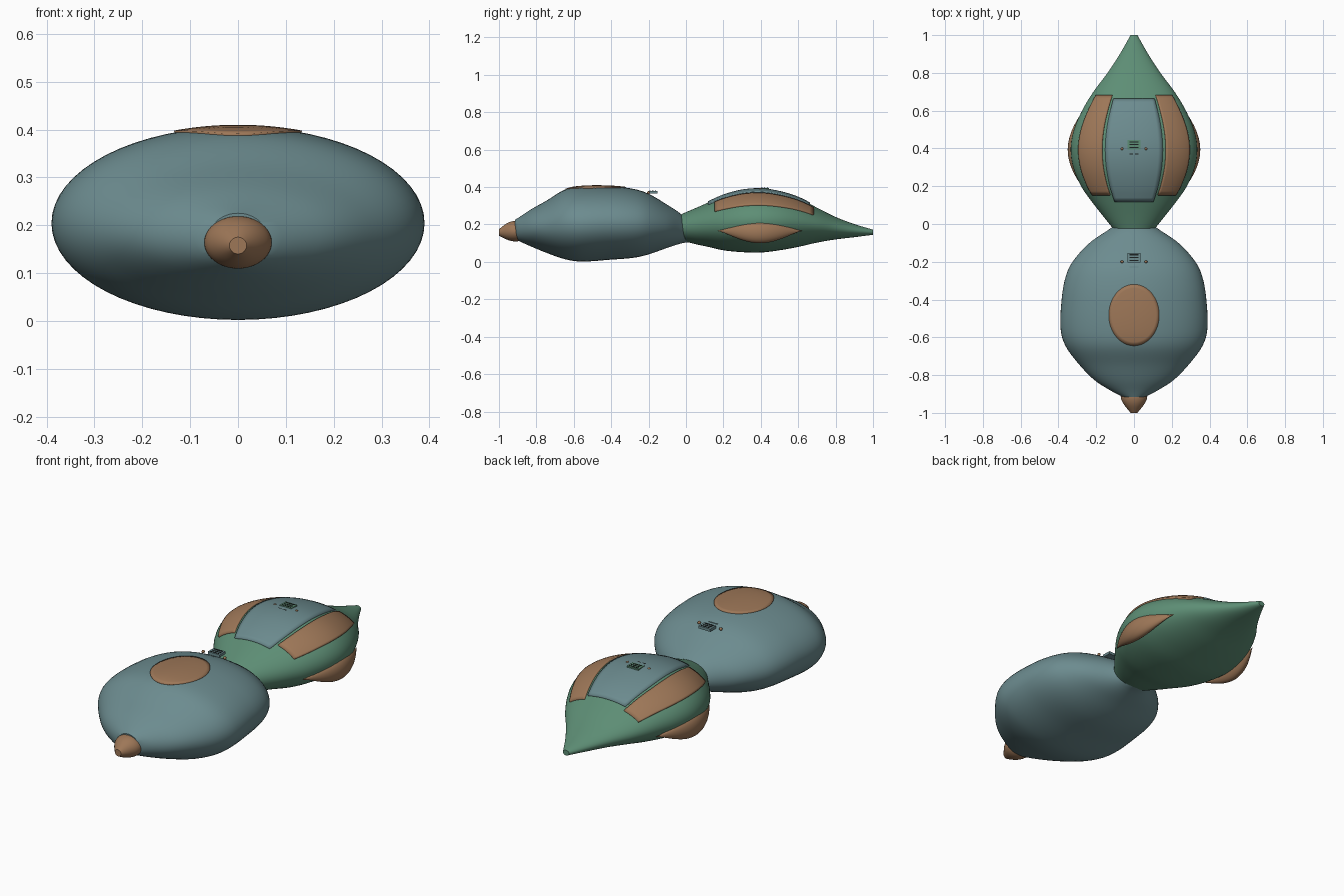
import bpy, bmesh, math
from mathutils import Vector

cube = bpy.data.objects.get("Cube")
if cube:
    bpy.data.objects.remove(cube, do_unlink=True)


def material(name, color):
    m = bpy.data.materials.new(name)
    m.use_nodes = True
    rgba = (*color, 1)
    m.diffuse_color = rgba
    m.node_tree.nodes["Principled BSDF"].inputs["Base Color"].default_value = rgba
    return m


BLUE = material("slate blue", (.15, .26, .275))
GREEN = material("leaf green", (.11, .27, .178))
BROWN = material("warm brown", (.34, .185, .097))
DARK = material("near black", (.012, .015, .015))


def finish(name, bm, mat, angle=35, thickness=0):
    bmesh.ops.recalc_face_normals(bm, faces=bm.faces[:])
    mesh = bpy.data.meshes.new(name)
    bm.to_mesh(mesh)
    bm.free()
    mesh.materials.append(mat)
    mesh.polygons.foreach_set("use_smooth", [True] * len(mesh.polygons))
    mesh.set_sharp_from_angle(angle=math.radians(angle))
    ob = bpy.data.objects.new(name, mesh)
    bpy.context.collection.objects.link(ob)
    if thickness:
        mod = ob.modifiers.new("thickness", 'SOLIDIFY')
        mod.thickness, mod.offset = thickness, 0
    return ob


def sample(table, y):
    """Smoothly interpolate (half width, bottom, top) along y."""
    n = len(table)
    i = max(k for k in range(n - 1) if table[k][0] <= y or k == 0)
    y0, y1 = table[i][0], table[i + 1][0]
    h, t = y1 - y0, (y - y0) / (y1 - y0)

    def slope(k, c):
        a, b = table[max(k - 1, 0)], table[min(k + 1, n - 1)]
        return (b[c] - a[c]) / (b[0] - a[0])
    out = []
    for c in (1, 2, 3):
        p, q = table[i][c], table[i + 1][c]
        out.append((2*t**3 - 3*t*t + 1) * p + (3*t*t - 2*t**3) * q
                   + h * ((t**3 - 2*t*t + t) * slope(i, c) + (t**3 - t*t) * slope(i + 1, c)))
    return out


def surface(table, y, a):
    """Point on a body; a is the angle from straight up towards +x."""
    w, b, t = sample(table, y)
    return Vector((w * math.sin(a), y, (b + t) / 2 + (t - b) / 2 * math.cos(a)))


def grid(bm, rows, closed):
    rings = [[bm.verts.new(p) for p in row] for row in rows]
    for r, s in zip(rings, rings[1:]):
        n = len(r)
        for j in range(n if closed else n - 1):
            k = (j + 1) % n
            bm.faces.new((r[j], r[k], s[k], s[j]))
    return rings


def body(name, table, mat, steps=60, sides=64):
    bm = bmesh.new()
    y0, y1 = table[0][0], table[-1][0]
    rows = [[surface(table, y0 + (y1 - y0) * i / steps, math.tau * j / sides)
             for j in range(sides)] for i in range(steps + 1)]
    rings = grid(bm, rows, True)
    bm.faces.new(rings[0])
    bm.faces.new(rings[-1])
    return finish(name, bm, mat)


def panel(name, table, y0, y1, a0, a1, mat):
    bm = bmesh.new()
    grid(bm, [[surface(table, y0 + (y1 - y0) * i / 24, a0 + (a1 - a0) * j / 12)
               for j in range(13)] for i in range(25)], False)
    return finish(name, bm, mat, thickness=.014)


# Profiles: y, half width, bottom, top
FRONT = [(-.915, .06, .125, .225), (-.89, .11, .11, .24), (-.83, .205, .083, .28),
         (-.75, .285, .05, .325), (-.65, .36, .015, .385), (-.56, .388, .002, .403),
         (-.4, .383, .012, .404), (-.28, .362, .022, .39), (-.2, .325, .04, .364),
         (-.1, .235, .075, .305), (-.02, .12, .1, .25), (.02, .07, .105, .2)]
REAR = [(-.025, .11, .115, .255), (.05, .17, .095, .287), (.12, .225, .08, .318),
        (.2, .28, .062, .353), (.3, .322, .052, .38), (.4, .335, .05, .387),
        (.5, .318, .062, .372), (.6, .275, .08, .341), (.7, .215, .103, .29),
        (.8, .14, .12, .24), (.9, .075, .132, .202), (1, .018, .145, .172)]
NOSE = [(-1, .018, .14, .175), (-.96, .05, .12, .205), (-.93, .067, .111, .217),
        (-.9, .07, .11, .218), (-.87, .06, .12, .21)]

body("front_body", FRONT, BLUE)
body("rear_body", REAR, GREEN)
body("nose", NOSE, BROWN, 16, 40)

# Raised back panels
mid, inner, outer = math.asin(.45), math.asin(.5), math.asin(.87)
panel("centre_back_panel", REAR, .12, .66, -mid, mid, BLUE)
panel("left_back_panel", REAR, .155, .68, inner, outer, BROWN)
panel("right_back_panel", REAR, .155, .68, -inner, -outer, BROWN)

# Oval plate following the front body's top
bm = bmesh.new()
rows = []
for i in range(1, 9):
    row = []
    for j in range(48):
        a = math.tau * j / 48
        x, y = .133 * i / 8 * math.cos(a), -.482 + .162 * i / 8 * math.sin(a)
        row.append(surface(FRONT, y, math.asin(x / sample(FRONT, y)[0])))
    rows.append(row)
rings = grid(bm, rows, True)
bm.faces.new(rings[0])
finish("oval_top_plate", bm, BROWN, thickness=.008)

# Leaf-shaped side pods
for side, label in ((1, "left"), (-1, "right")):
    bm = bmesh.new()
    rows = []
    for i in range(25):
        t = i / 24
        y = .17 + .45 * t
        leaf = max(math.sin(math.pi * t) ** 1.2, .01)
        cx = sample(REAR, y)[0] * .94 + .01 * (1 - leaf)
        rows.append([Vector((side * (cx + .036 * leaf * math.cos(math.tau * j / 24)), y,
                             .166 - .008 * leaf + .058 * leaf * math.sin(math.tau * j / 24)))
                     for j in range(24)])
    rings = grid(bm, rows, True)
    bm.faces.new(rings[0])
    bm.faces.new(rings[-1])
    finish(label + "_side_pod", bm, BROWN)


def box(name, x, y, z, sx, sy, sz, mat):
    bm = bmesh.new()
    bmesh.ops.create_cube(bm, size=1)
    for v in bm.verts:
        v.co = (x + v.co.x * sx, y + v.co.y * sy, z + v.co.z * sz)
    return finish(name, bm, mat)


# Small vent blocks with slots and side studs
for label, y, z, mat in (("front", -.178, .372, BLUE), ("rear", .42, .389, GREEN)):
    box(label + "_vent_block", 0, y, z, .068, .05, .014, mat)
    for k in (-1, 0, 1):
        box(f"{label}_vent_slot_{k + 2}", 0, y + k * .015, z + .007, .05, .006, .003, DARK)
    box(label + "_vent_lip", 0, y - .05, z - .001, .05, .006, .012, mat if mat is BLUE else DARK)
    for s in (-1, 1):
        bm = bmesh.new()
        bmesh.ops.create_uvsphere(bm, u_segments=12, v_segments=8, radius=.008)
        bmesh.ops.translate(bm, verts=bm.verts[:], vec=(s * .063, y - .022, z - .002))
        finish(f"{label}_{'left' if s > 0 else 'right'}_stud", bm, BROWN)
